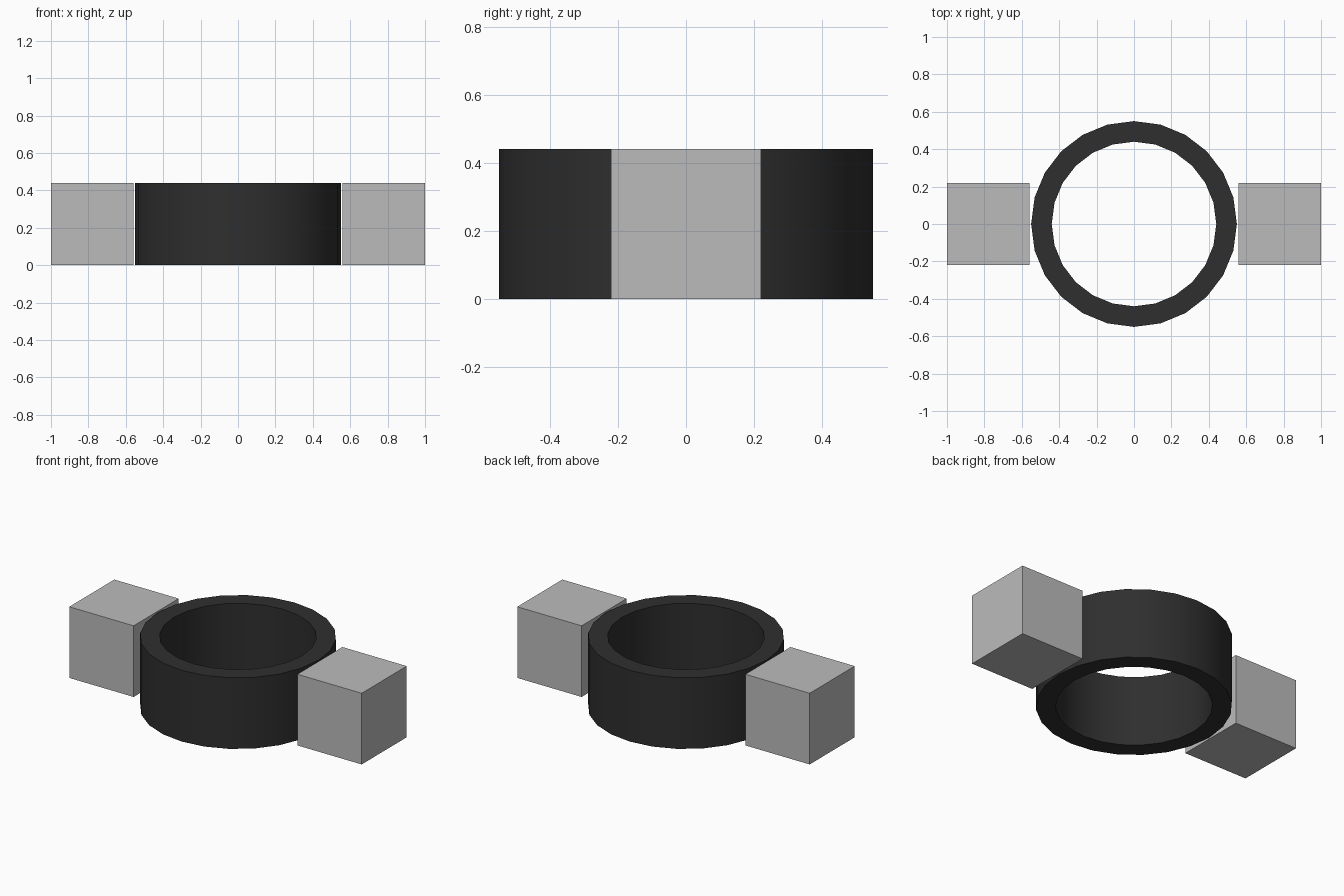
import bpy, bmesh, math

if "Cube" in bpy.data.objects:
    bpy.data.objects.remove(bpy.data.objects["Cube"])

def material(name, v):
    m = bpy.data.materials.new(name)
    m.diffuse_color = (v, v, v, 1)
    m.use_nodes = True
    m.node_tree.nodes["Principled BSDF"].inputs["Base Color"].default_value = m.diffuse_color
    return m

dark = material("dark_rubber", 0.028)
grey = material("light_grey", 0.5)

H, R_OUT, R_IN, SIDES = 0.44, 0.55, 0.44, 24

# Ring: a square profile swept around z
bm = bmesh.new()
profile = [(R_OUT, 0), (R_OUT, H), (R_IN, H), (R_IN, 0)]
loops = []
for i in range(SIDES):
    a = 2 * math.pi * i / SIDES
    loops.append([bm.verts.new((r * math.cos(a), r * math.sin(a), z)) for r, z in profile])
for i in range(SIDES):
    p, q = loops[i], loops[(i + 1) % SIDES]
    for k in range(4):
        n = (k + 1) % 4
        bm.faces.new((p[k], q[k], q[n], p[n]))
bmesh.ops.recalc_face_normals(bm, faces=bm.faces)
mesh = bpy.data.meshes.new("ring")
bm.to_mesh(mesh)
bm.free()
ring = bpy.data.objects.new("ring", mesh)
bpy.context.collection.objects.link(ring)
mesh.materials.append(dark)
bpy.context.view_layer.objects.active = ring
ring.select_set(True)
bpy.ops.object.shade_smooth_by_angle(angle=math.radians(30))

# Side blocks, with a small gap to the ring
for name, s in (("left_block", -1), ("right_block", 1)):
    bpy.ops.mesh.primitive_cube_add(size=H, location=(s * 0.78, 0, H / 2))
    block = bpy.context.object
    block.name = name
    block.data.materials.append(grey)
